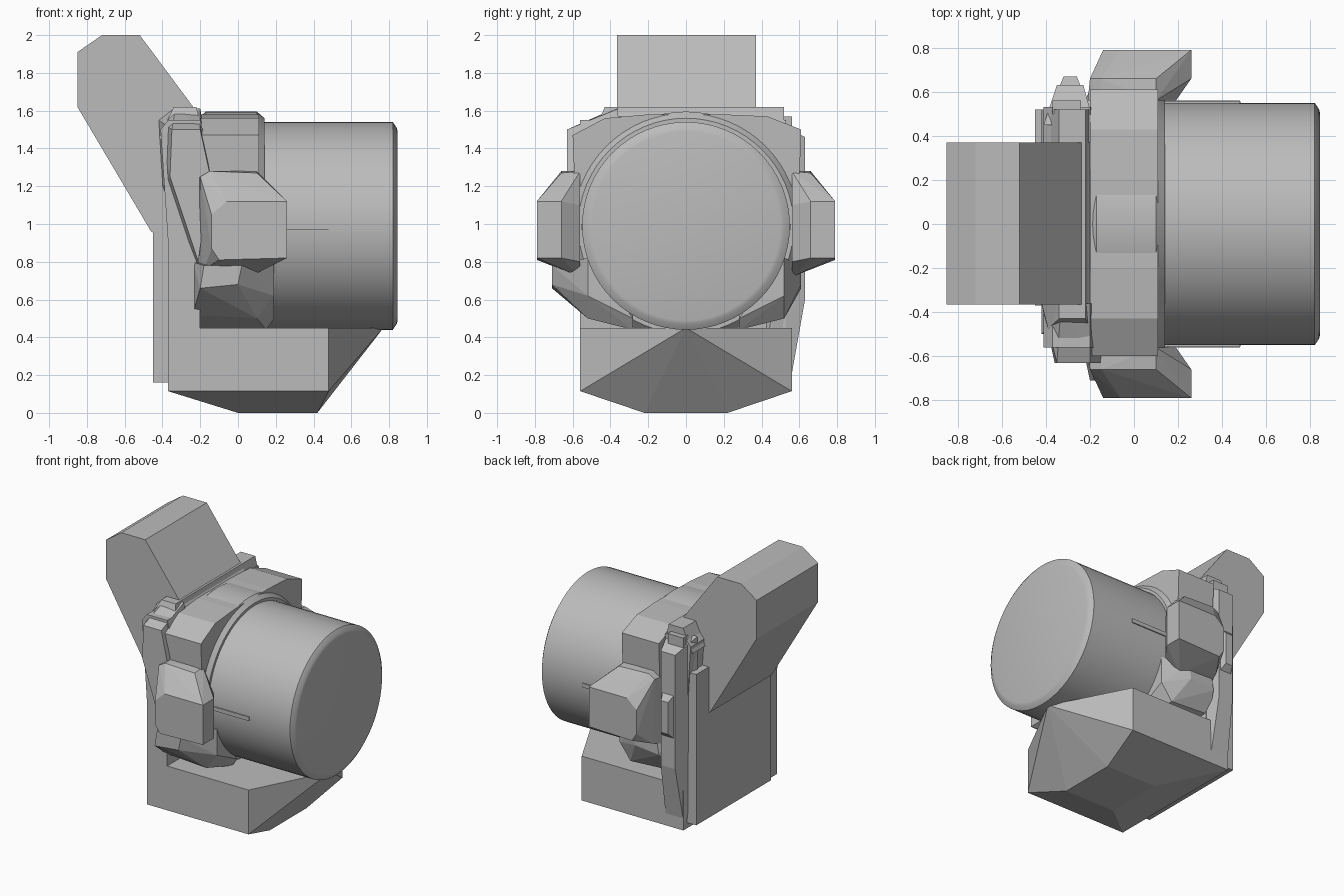
import bpy, bmesh, math
from mathutils import Vector

cube = bpy.data.objects.get("Cube")
if cube:
    bpy.data.objects.remove(cube, do_unlink=True)

GREY = (0.5, 0.5, 0.5, 1)
mat = bpy.data.materials.new("plain grey")
mat.use_nodes = True
mat.diffuse_color = GREY
mat.node_tree.nodes["Principled BSDF"].inputs["Base Color"].default_value = GREY


def finish(name, bm, smooth=False):
    bmesh.ops.recalc_face_normals(bm, faces=bm.faces[:])
    mesh = bpy.data.meshes.new(name)
    bm.to_mesh(mesh)
    bm.free()
    mesh.materials.append(mat)
    if smooth:
        mesh.polygons.foreach_set("use_smooth", [True] * len(mesh.polygons))
        mesh.set_sharp_from_angle(angle=math.radians(30))
    obj = bpy.data.objects.new(name, mesh)
    bpy.context.collection.objects.link(obj)
    return obj


def hull(name, points):
    """Faceted convex block around a few corner points."""
    bm = bmesh.new()
    for p in points:
        bm.verts.new(p)
    res = bmesh.ops.convex_hull(bm, input=bm.verts[:])
    loose = {v for v in res["geom_interior"] + res["geom_unused"]
             if isinstance(v, bmesh.types.BMVert)}
    bmesh.ops.delete(bm, geom=list(loose), context="VERTS")
    bmesh.ops.dissolve_limit(bm, angle_limit=0.02, verts=bm.verts[:], edges=bm.edges[:])
    return finish(name, bm)


def layer(y, profile):
    """Points of an x-z outline placed at depth y."""
    return [(x, y, z) for x, z in profile]


def box(name, xs, ys, zs):
    return hull(name, [(x, y, z) for x in xs for y in ys for z in zs])


def prism(name, axis, lo, hi, profile):
    """Outline extruded along x (y-z outline) or y (x-z outline)."""
    bm = bmesh.new()
    place = (lambda a, b: (lo, a, b)) if axis == "x" else (lambda a, b: (a, lo, b))
    face = bm.faces.new([bm.verts.new(place(a, b)) for a, b in profile])
    ext = bmesh.ops.extrude_face_region(bm, geom=[face])["geom"]
    move = Vector((hi - lo, 0, 0)) if axis == "x" else Vector((0, hi - lo, 0))
    bmesh.ops.translate(bm, vec=move, verts=[v for v in ext if isinstance(v, bmesh.types.BMVert)])
    return finish(name, bm)


def lathe(name, rings, z, sides=64):
    """Round part along x from (x, radius) rings with flat caps."""
    bm = bmesh.new()
    loops = []
    for x, r in rings:
        angles = [math.tau * i / sides for i in range(sides)]
        loops.append([bm.verts.new((x, r * math.cos(a), z + r * math.sin(a))) for a in angles])
    for a, b in zip(loops, loops[1:]):
        for i in range(sides):
            j = (i + 1) % sides
            bm.faces.new((a[i], a[j], b[j], b[i]))
    bm.faces.new(loops[0])
    bm.faces.new(loops[-1])
    return finish(name, bm, smooth=True)


# Barrel and the rounded band behind it
lathe("barrel", [(-0.1, 0.55), (0.82, 0.55), (0.84, 0.52), (0.845, 0.5)], 0.99)
lathe("barrel_band", [(-0.2, 0.58), (-0.17, 0.605), (0.1, 0.605), (0.14, 0.57)], 0.99)

# Wedge base with a pointed nose and tapered underside
W = 0.56
hull("base", [(0.77, 0, 0.45)]
     + [(x, s * W, z) for x in (-0.37, 0.48) for z in (0.115, 0.45) for s in (-1, 1)]
     + [(x, s * 0.22, 0) for x in (0, 0.42) for s in (-1, 1)])

# Upright column and rear plate
prism("column", "y", -W, 0.53,
      [(-0.37, 0.115), (-0.2, 0.115), (-0.2, 0.75), (-0.13, 1.28), (-0.2, 1.55),
       (-0.37, 1.55), (-0.41, 1.5), (-0.37, 0.9)])
box("rear_plate", (-0.45, -0.3), (-0.37, 0.52), (0.16, 1.3))
hull("column_cap", [(x, y, 1.62) for x in (-0.34, -0.22) for y in (-0.43, 0.52)]
     + [(x, y, 1.45) for x in (-0.42, -0.18) for y in (-0.5, 0.52)])

# Front strap leaning over the column
hull("front_strap",
     layer(-0.63, [(-0.36, 1.25), (-0.35, 1.5), (-0.2, 1.5), (-0.15, 1.27), (-0.21, 0.8)])
     + layer(-0.36, [(-0.42, 1.55), (-0.33, 1.62), (-0.2, 1.61), (-0.14, 1.28),
                     (-0.22, 0.73), (-0.4, 1.2)]))

# Back panel with its handle and top cap
hull("back_panel",
     [(x, 0.55, 0.15) for x in (-0.37, -0.22)]
     + [(x, 0.63, z) for x in (-0.35, -0.23) for z in (0.6, 1.46)]
     + [(x, 0.45, z) for x in (-0.41, -0.18) for z in (0.5, 1.55)]
     + [(x, 0.4, 0.15) for x in (-0.37, -0.22)])
hull("panel_handle",
     [(x, 0.62, z) for x in (-0.34, -0.24) for z in (0.82, 1.16)]
     + [(x, 0.67, z) for x in (-0.32, -0.26) for z in (0.87, 1.11)])
box("panel_cap", (-0.37, -0.24), (0.5, 0.56), (1.45, 1.57))

# Collar arch with squared shoulders
prism("collar", "x", -0.2, 0.11,
      [(-0.59, 1.22), (-0.6, 1.47), (-0.43, 1.56), (-0.2, 1.58), (0.2, 1.58),
       (0.43, 1.57), (0.61, 1.5), (0.6, 1.22), (0.4, 1.1), (-0.4, 1.1)])

# Side pods and lower flanks, mirrored
for s, label, reach in ((-1, "front", 0.71), (1, "back", 0.61)):
    hull(label + "_pod",
         layer(s * 0.79, [(-0.14, 0.87), (-0.14, 1.05), (-0.06, 1.12), (0.26, 1.12),
                          (0.26, 0.82), (-0.1, 0.81)])
         + layer(s * 0.66, [(-0.2, 1.25), (-0.15, 1.28), (0.1, 1.27), (0.26, 1.12),
                            (0.26, 0.82), (-0.18, 0.76)])
         + layer(s * 0.56, [(-0.21, 1.24), (-0.15, 1.28), (0.1, 1.28), (0.19, 1.1),
                            (0.19, 0.8), (0.06, 0.72), (-0.21, 0.73)]))
    hull(label + "_flank",
         layer(s * reach, [(-0.2, 0.66), (-0.18, 0.78), (0.02, 0.78), (0, 0.68)])
         + layer(s * 0.52, [(-0.24, 0.52), (-0.24, 0.8), (0.19, 0.82), (0.19, 0.62), (0.1, 0.5)])
         + layer(s * 0.28, [(-0.2, 0.44), (0.15, 0.44), (0.19, 0.5), (-0.2, 0.8)]))
    # Slim rail along the barrel side
    box(label + "_rail", (0.1, 0.48), (s * 0.5, s * 0.557), (0.97, 1.0))

# Raised arm leaning backwards
prism("arm", "y", -0.365, 0.37,
      [(-0.85, 1.91), (-0.72, 2.0), (-0.52, 2.0), (-0.2, 1.57), (-0.2, 1.2),
       (-0.37, 0.92), (-0.46, 0.96), (-0.85, 1.62)])
